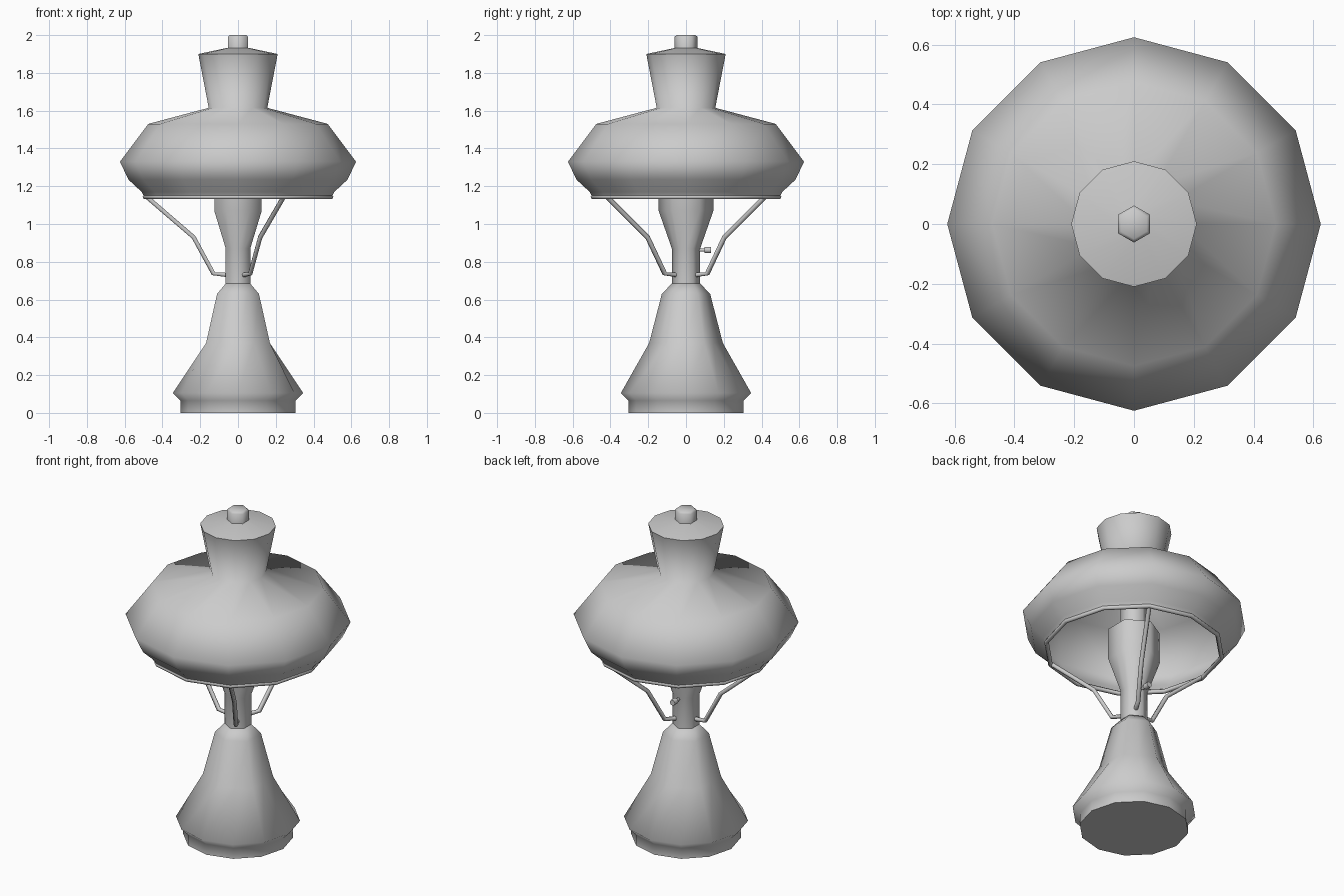
import bpy, bmesh, math
from mathutils import Vector

cube = bpy.data.objects.get("Cube")
if cube:
    bpy.data.objects.remove(cube)

GREY = (0.6, 0.6, 0.6, 1)
metal = bpy.data.materials.new("grey metal")
metal.use_nodes = True
metal.diffuse_color = GREY
metal.node_tree.nodes["Principled BSDF"].inputs["Base Color"].default_value = GREY


def finish(name, bm, angle=87):
    bmesh.ops.recalc_face_normals(bm, faces=bm.faces)
    mesh = bpy.data.meshes.new(name)
    bm.to_mesh(mesh)
    bm.free()
    mesh.materials.append(metal)
    obj = bpy.data.objects.new(name, mesh)
    bpy.context.collection.objects.link(obj)
    bpy.ops.object.select_all(action='DESELECT')
    obj.select_set(True)
    bpy.context.view_layer.objects.active = obj
    bpy.ops.object.shade_smooth_by_angle(angle=math.radians(angle))
    return obj


def skin(bm, rings, closed=False):
    """Join successive vertex rings with quads."""
    pairs = list(zip(rings, rings[1:]))
    if closed:
        pairs.append((rings[-1], rings[0]))
    for a, b in pairs:
        n = len(a)
        for i in range(n):
            j = (i + 1) % n
            bm.faces.new((a[i], a[j], b[j], b[i]))


def lathe(name, profile, sides=12, cap_bottom=True, cap_top=True, closed=False):
    """Profile of (radius, z, is_hex); hex rings flatten every second vertex."""
    bm = bmesh.new()
    rings = []
    for r, z, is_hex in profile:
        ring = []
        for i in range(sides):
            a = math.tau * i / sides
            k = math.cos(math.pi / 6) if is_hex and i % 2 == 0 else 1
            ring.append(bm.verts.new((r * k * math.cos(a), r * k * math.sin(a), z)))
        rings.append(ring)
    skin(bm, rings, closed)
    if cap_bottom and not closed:
        bm.faces.new(rings[0])
    if cap_top and not closed:
        bm.faces.new(rings[-1])
    return finish(name, bm)


def rod(name, points, radius, sides=6):
    """Tube along a bent path, with capped ends."""
    pts = [Vector(p) for p in points]
    # A fixed side vector, square to the plane of the path
    up = Vector((0, 0, 1))
    run = pts[-1] - pts[0]
    side = Vector((run.x, run.y, 0)).cross(up).normalized()
    bm = bmesh.new()
    rings = []
    for i, p in enumerate(pts):
        t = (pts[min(i + 1, len(pts) - 1)] - pts[max(i - 1, 0)]).normalized()
        other = t.cross(side)
        angles = [math.tau * k / sides for k in range(sides)]
        rings.append([bm.verts.new(p + radius * (math.cos(a) * side + math.sin(a) * other))
                      for a in angles])
    skin(bm, rings)
    bm.faces.new(rings[0])
    bm.faces.new(rings[-1])
    return finish(name, bm, 70)


# Twelve-sided foot narrowing into a six-sided tank
lathe("base", [(0.305, 0, False), (0.305, 0.065, False), (0.345, 0.105, False),
               (0.195, 0.37, True), (0.128, 0.63, True), (0.075, 0.685, True)])

# Six-sided stem flaring into the burner, with a neck up to the cap
lathe("burner", [(0.075, 0.67, True), (0.075, 0.87, True), (0.145, 1.07, True),
                 (0.145, 1.26, True), (0.075, 1.26, True), (0.075, 1.62, True)])

# Open shade running up into the chimney cap
lathe("shade", [(0.495, 1.14, False), (0.51, 1.17, False), (0.58, 1.235, False),
                (0.625, 1.33, False), (0.475, 1.53, False), (0.155, 1.615, False),
                (0.21, 1.9, False), (0.06, 1.932, False)], cap_bottom=False)

# Finial on top
lathe("finial", [(0.062, 1.92, True), (0.062, 1.99, True), (0.05, 2.0, True)])

# Wire ring under the shade rim
lathe("rim_ring", [(0.492 + 0.013 * math.cos(a), 1.143 + 0.013 * math.sin(a), False)
                   for a in (math.tau * k / 6 for k in range(6))], closed=True)

# Three bent arms holding the ring
for i in range(3):
    a = math.pi + i * math.tau / 3
    path = [(0.055, 0.73), (0.13, 0.737), (0.235, 0.93), (0.485, 1.145)]
    rod(f"arm_{i + 1}", [(r * math.cos(a), r * math.sin(a), z) for r, z in path], 0.013)

# Small valve knob on the back of the stem
rod("valve_stem", [(0, 0.06, 0.862), (0, 0.105, 0.862)], 0.009)
rod("valve_knob", [(0, 0.098, 0.862), (0, 0.132, 0.862)], 0.018)
